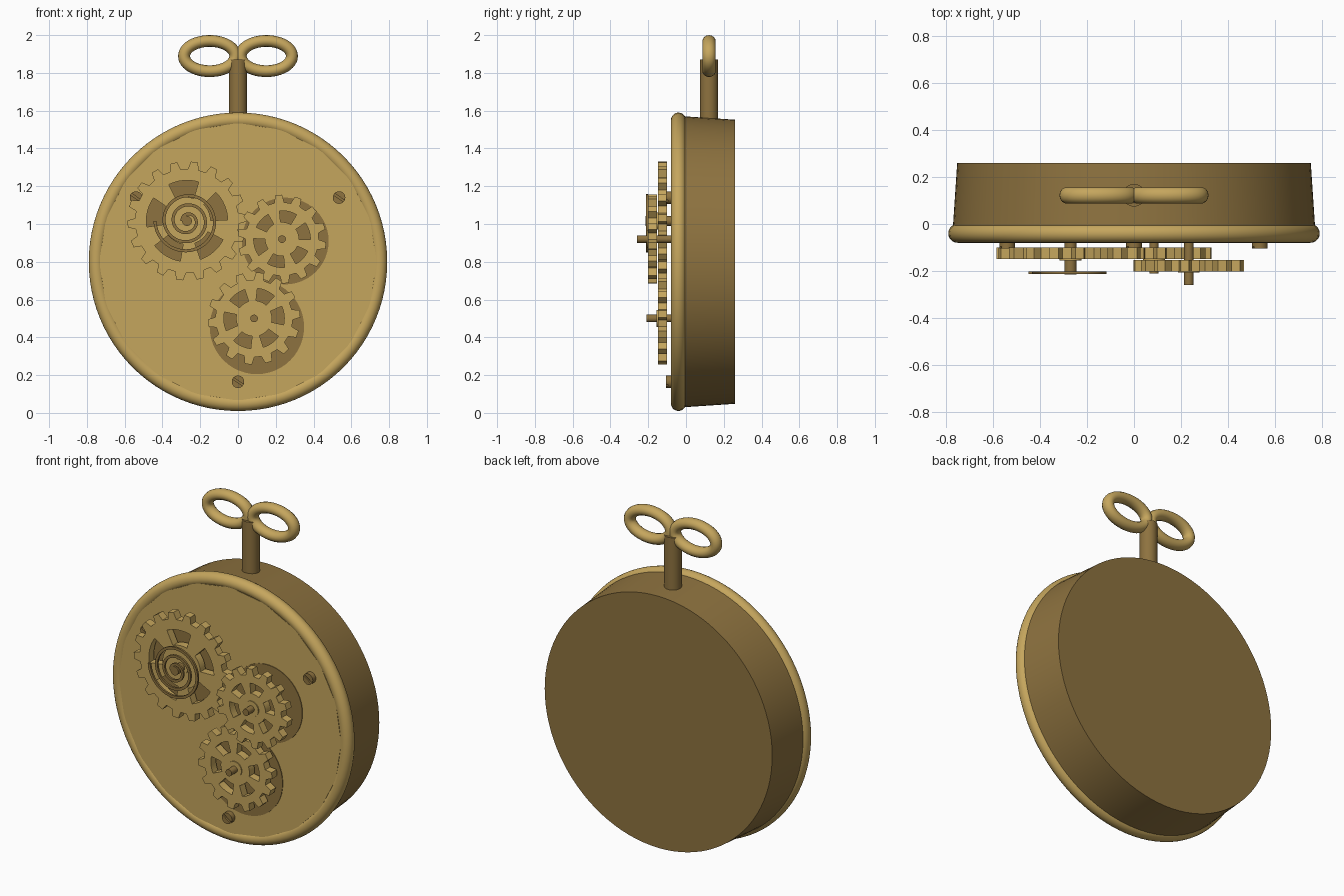
import bpy
from math import sin, cos, pi, tau, radians

if "Cube" in bpy.data.objects:
    bpy.data.objects.remove(bpy.data.objects["Cube"])


def material(name, rgb):
    mat = bpy.data.materials.new(name)
    mat.use_nodes = True
    mat.diffuse_color = (*rgb, 1)
    mat.node_tree.nodes["Principled BSDF"].inputs["Base Color"].default_value = (*rgb, 1)
    return mat


BRASS = material("light_brass", (0.56, 0.38, 0.11))
BRONZE = material("dark_bronze", (0.27, 0.17, 0.05))
CENTRE_Z = 0.8
FACE_Y = -0.075


def finish(name, mat, smooth=True):
    ob = bpy.context.object
    ob.name = name
    ob.data.materials.clear()
    ob.data.materials.append(mat)
    if smooth:
        bpy.ops.object.shade_smooth_by_angle(angle=radians(35))
    return ob


def disc(name, mat, x, z, front, back, r, r_back=None, sides=32):
    """Round part along y, from front to back."""
    bpy.ops.mesh.primitive_cone_add(
        vertices=sides, radius1=r_back or r, radius2=r, depth=back - front,
        location=(x, (front + back) / 2, z), rotation=(pi / 2, 0, 0))
    return finish(name, mat, sides > 24)


def curve_part(name, mat, loops, location, cyclic=True, **settings):
    """Part from outlines drawn in the x-z plane, turned into a mesh."""
    data = bpy.data.curves.new(name, "CURVE")
    for key, value in settings.items():
        setattr(data, key, value)
    for loop in loops:
        spline = data.splines.new("POLY")
        spline.points.add(len(loop) - 1)
        for point, (x, y) in zip(spline.points, loop):
            point.co = (x, y, 0, 1)
        spline.use_cyclic_u = cyclic
    ob = bpy.data.objects.new(name, data)
    bpy.context.collection.objects.link(ob)
    ob.location = location
    ob.rotation_euler = (pi / 2, 0, 0)
    bpy.ops.object.select_all(action="DESELECT")
    ob.select_set(True)
    bpy.context.view_layer.objects.active = ob
    bpy.ops.object.convert(target="MESH")
    return finish(name, mat)


def polar(r, a):
    return (r * cos(a), r * sin(a))


def gear(name, x, z, y, outer, teeth, windows, r_in, r_out, turn):
    """Toothed wheel with arched windows between its spokes."""
    step = tau / teeth
    rim = [polar(r, (i + f) * step + turn) for i in range(teeth)
           for f, r in ((-0.30, outer - 0.04), (-0.17, outer), (0.17, outer), (0.30, outer - 0.04))]
    loops = [rim]
    for k in range(windows):
        mid, half = tau * k / windows + turn, 0.3 * tau / windows
        arc = [mid + half * (i / 4 - 1) for i in range(9)]
        loops.append([polar(r_out, a) for a in arc] + [polar(r_in, a) for a in reversed(arc)])
    curve_part(name, BRASS, loops, (x, y, z), dimensions="2D", fill_mode="BOTH", extrude=0.024)


# Case, bezel and face plate
disc("case", BRONZE, 0, CENTRE_Z, -0.04, 0.26, 0.772, 0.752, 96)
bpy.ops.mesh.primitive_torus_add(
    major_radius=0.75, minor_radius=0.04, major_segments=96, minor_segments=20,
    location=(0, -0.04, CENTRE_Z), rotation=(pi / 2, 0, 0))
finish("bezel", BRASS)
disc("face_plate", BRASS, 0, CENTRE_Z, FACE_Y, -0.03, 0.735, sides=20)

# Dark round beds behind the gears
for name, x, z, r in (("upper", -0.27, 1.01, 0.25), ("middle", 0.25, 0.91, 0.23),
                      ("lower", 0.1, 0.455, 0.25)):
    disc(name + "_gear_bed", BRONZE, x, z, FACE_Y - 0.004, FACE_Y + 0.003, r, sides=48)

# Gear train
gear("upper_gear", -0.27, 1.016, -0.125, 0.315, 18, 5, 0.125, 0.215, 0.4)
gear("middle_gear", 0.233, 0.92, -0.177, 0.235, 14, 6, 0.09, 0.15, 0.3)
gear("lower_gear", 0.085, 0.5, -0.125, 0.245, 14, 6, 0.095, 0.16, 0.1)

# Axles with collars
for name, x, z, tip, collar, r in (("upper", -0.27, 1.016, -0.215, -0.155, 0.026),
                                   ("middle", 0.233, 0.92, -0.26, -0.207, 0.02),
                                   ("lower", 0.085, 0.5, -0.21, -0.155, 0.02)):
    disc(name + "_axle", BRONZE, x, z, tip, FACE_Y + 0.01, r)
    disc(name + "_collar", BRASS, x, z, collar, collar + 0.02, 0.046)

# Flat coiled spring over the upper gear
coil = [polar(0.025 + 0.145 * i / 110, pi + tau * 3 * (i / 110 - 1)) for i in range(111)]
band = [polar(r + 0.008, a) for r, a in ((0.025 + 0.145 * i / 110, pi - tau * 3 * (i / 110 - 1))
                                         for i in range(111))]
inner = [polar(r - 0.008, a) for r, a in ((0.025 + 0.145 * i / 110, pi - tau * 3 * (i / 110 - 1))
                                          for i in range(111))]
curve_part("coil_spring", BRONZE, [band + inner[::-1]], (-0.27, -0.207, 1.016),
           dimensions="2D", fill_mode="BOTH", extrude=0.006)

# Slotted face screws
for i, (x, z) in enumerate(((-0.54, 1.14), (0.535, 1.14), (0, 0.165))):
    screw = disc(f"face_screw_{i + 1}", BRONZE, x, z, -0.105, FACE_Y + 0.01, 0.033)
    bpy.ops.mesh.primitive_cube_add(size=1, location=(x, -0.105, z), rotation=(0, 0.6, 0))
    cutter = finish(f"screw_slot_cutter_{i + 1}", BRONZE, False)
    cutter.scale = (0.1, 0.02, 0.01)
    cutter.hide_render = True
    cutter.hide_set(True)
    cutter.display_type = "WIRE"
    slot = screw.modifiers.new("slot", "BOOLEAN")
    slot.operation = "DIFFERENCE"
    slot.object = cutter

# Winding key
bpy.ops.mesh.primitive_cylinder_add(vertices=32, radius=0.048, depth=0.33,
                                    location=(0, 0.122, 1.705))
finish("key_stem", BRONZE)
for side, name in ((-1, "right"), (1, "left")):
    oval = [(0.133 * cos(tau * i / 48), 0.08 * sin(tau * i / 48)) for i in range(48)]
    loop = curve_part(name + "_key_loop", BRASS, [oval], (side * 0.15, 0.122, 1.889),
                      dimensions="3D", bevel_depth=0.031, bevel_resolution=5)
    loop.scale = (1.02, 1, 1.13)
